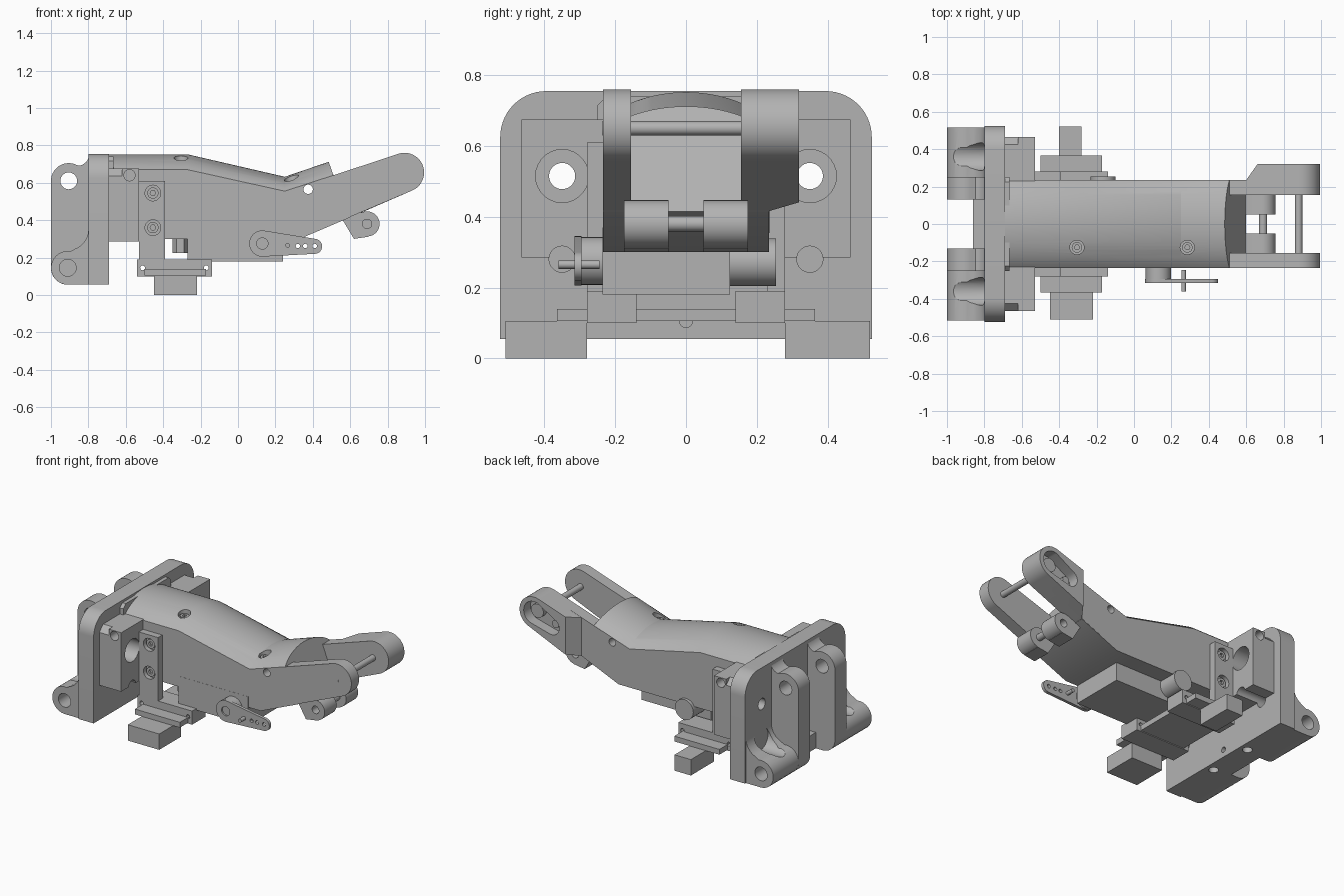
import bpy, bmesh
from math import cos, sin, radians, pi
from mathutils import Vector

cube = bpy.data.objects.get("Cube")
if cube:
    bpy.data.objects.remove(cube)

grey = bpy.data.materials.new("plain_grey")
grey.use_nodes = True
grey.diffuse_color = (0.45, 0.45, 0.45, 1)
grey.node_tree.nodes["Principled BSDF"].inputs["Base Color"].default_value = (0.45, 0.45, 0.45, 1)

def finish(name, bm):
    bmesh.ops.recalc_face_normals(bm, faces=bm.faces)
    me = bpy.data.meshes.new(name)
    bm.to_mesh(me)
    bm.free()
    me.materials.append(grey)
    ob = bpy.data.objects.new(name, me)
    bpy.context.collection.objects.link(ob)
    return ob

def place(axis, u, v, w):
    """Profile (u, v) at depth w along the axis."""
    return {"x": (w, u, v), "y": (u, w, v), "z": (u, v, w)}[axis]

def loft(name, rings):
    """Bridge matching rings of points and cap both ends."""
    bm = bmesh.new()
    rows = [[bm.verts.new(p) for p in ring] for ring in rings]
    n = len(rows[0])
    for a, b in zip(rows, rows[1:]):
        for i in range(n):
            bm.faces.new((a[i], a[(i + 1) % n], b[(i + 1) % n], b[i]))
    bm.faces.new(rows[0])
    bm.faces.new(rows[-1])
    return finish(name, bm)

def prism(name, pts, axis, a, b):
    return loft(name, [[place(axis, u, v, w) for u, v in pts] for w in (a, b)])

def box(name, x0, x1, y0, y1, z0, z1):
    return prism(name, [(x0, y0), (x1, y0), (x1, y1), (x0, y1)], "z", z0, z1)

def arc(u, v, r, a0, a1, n=14):
    return [(u + r * cos(radians(a0 + (a1 - a0) * i / n)),
             v + r * sin(radians(a0 + (a1 - a0) * i / n))) for i in range(n + 1)]

def rod(name, axis, u, v, r, a, b, sides=28):
    return prism(name, arc(u, v, r, 0, 360 - 360 / sides, sides - 1), axis, a, b)

def cut(ob, *cutters):
    bpy.context.view_layer.objects.active = ob
    for c in cutters:
        c.hide_render = True
        mod = ob.modifiers.new("cut", "BOOLEAN")
        mod.operation, mod.solver, mod.object = "DIFFERENCE", "EXACT", c
        bpy.ops.object.modifier_apply(modifier=mod.name)
        bpy.data.objects.remove(c)

def span(s, a, b):
    return sorted((s * a, s * b))

SIDES = ((-1, "right"), (1, "left"))

# Mounting plate with rounded upper corners and bolt holes
outline = [(-0.525, 0.055), (0.525, 0.055)] + arc(0.395, 0.625, 0.13, 0, 90) + arc(-0.395, 0.625, 0.13, 90, 180)
plate = prism("mounting_plate", outline, "x", -0.80, -0.69)
c = 0.04
block = prism("plate_block", [(-0.465, 0.285), (0.465, 0.285), (0.465, 0.675 - c), (0.465 - c, 0.675),
                              (c - 0.465, 0.675), (-0.465, 0.675 - c)], "x", -0.69, -0.62)
for s, side in SIDES:
    cut(plate, rod("c", "x", s * 0.35, 0.515, 0.037, -1, 0),
        rod("c", "x", s * 0.35, 0.28, 0.037, -1, 0),
        rod("c", "z", -0.745, s * 0.155, 0.03, 0, 0.12))
    cut(block, rod("c", "x", s * 0.35, 0.515, 0.075, -1, 0),
        rod("c", "x", s * 0.35, 0.28, 0.037, -1, 0))
    # Raised front half of the block, drilled for the bolts and the cross hole
    y0, y1 = span(s, 0.2, 0.465)
    boss = box("block_boss_" + side, -0.62, -0.53, y0, y1, 0.285, 0.675)
    cut(boss, rod("c", "x", s * 0.35, 0.515, 0.075, -1, 0),
        rod("c", "x", s * 0.35, 0.28, 0.037, -1, 0),
        rod("c", "y", -0.58, 0.64, 0.03, -1, 1))
cut(plate, rod("c", "x", 0, 0.105, 0.018, -1, 0))
box("plate_floor", -0.86, -0.79, -0.13, 0.13, 0.055, 0.16)
collar = [(-0.25, 0.29), (0.25, 0.29), (0.25, 0.715), (0.225, 0.74), (-0.225, 0.74), (-0.25, 0.715)]
prism("body_collar", collar, "x", -0.69, -0.665)

# Rear hinge arms and low hinge bosses
arm_profile = [(-0.78, 0.055), (-0.78, 0.74)] + arc(-0.86, 0.755, 0.065, 0, -80, 6) + \
    arc(-0.905, 0.61, 0.095, 65, 180) + arc(-0.91, 0.145, 0.09, 180, 270)
boss_profile = [(-0.78, 0.055), (-0.78, 0.36)] + arc(-0.91, 0.35, 0.11, 0, -70, 8) + \
    arc(-0.91, 0.145, 0.09, 80, 270)
for s, side in SIDES:
    arm = prism("hinge_arm_" + side, arm_profile, "y", *span(s, 0.13, 0.25))
    cut(arm, rod("c", "y", -0.905, 0.61, 0.045, -1, 1))
    low = prism("hinge_boss_" + side, boss_profile, "y", *span(s, 0.25, 0.515))
    cut(low, rod("c", "y", -0.91, 0.145, 0.045, *span(s, 0.29, 0.6)),
        rod("c", "x", s * 0.36, 0.29, 0.075, -1.1, -0.8))

# Finger body: arched top, flat sides, bent near the middle
def section(top, edge, bottom):
    ring = [(bottom[0], -0.235, bottom[1])]
    for i in range(25):
        t = -1 + i / 12
        h = (max(0, 1 - (0.82 * t) ** 2) ** 0.5 - 0.572) / 0.428
        ring.append((edge[0] + (top[0] - edge[0]) * h, 0.235 * t, edge[1] + (top[1] - edge[1]) * h))
    return ring + [(bottom[0], 0.235, bottom[1])]

body = loft("finger_body", [
    section((-0.69, 0.752), (-0.69, 0.67), (-0.69, 0.30)),
    section((-0.27, 0.752), (-0.27, 0.67), (-0.27, 0.30)),
    section((0.25, 0.632), (0.25, 0.555), (0.33, 0.30)),
    section((0.485, 0.712), (0.51, 0.64), (0.60, 0.415))])
cut(body, rod("c", "y", 0.375, 0.565, 0.025, -1, 1),
    rod("c", "z", -0.305, -0.125, 0.038, 0.66, 1),
    rod("c", "z", 0.285, -0.125, 0.038, 0.56, 1))
for x, z in ((-0.305, 0.72), (0.285, 0.605)):
    screw = rod("top_screw", "z", x, -0.125, 0.028, z - 0.1, z)
    cut(screw, rod("c", "z", x, -0.125, 0.014, z - 0.03, z + 0.1, 6))

# Fork at the fingertip
tip = arc(0.89, 0.655, 0.105, 108, -67, 24)
fork = [(0.45, 0.354), (0.45, 0.62)] + tip
prism("fork_right", fork, "y", -0.235, -0.155)
left = prism("fork_left", fork, "y", 0.155, 0.236)
inner = [(0.60, 0.416), (0.60, 0.669)] + tip
outer = [(0.66, 0.441), (0.66, 0.689)] + tip
cover = loft("fork_cover", [[(u, y, v) for u, v in p] for p, y in ((inner, 0.235), (outer, 0.32))])
pocket = arc(0.89, 0.655, 0.075, 110, -70, 16) + arc(0.76, 0.6, 0.055, 290, 110, 12)
cut(cover, prism("c", pocket, "y", 0.25, 0.5))
rod("pocket_hub", "y", 0.89, 0.655, 0.045, 0.24, 0.285)
rod("pocket_screw", "y", 0.76, 0.6, 0.025, 0.24, 0.28)
rod("fork_pin", "y", 0.88, 0.65, 0.02, -0.236, 0.2)

# Lower link tabs and pin
tab = [(0.56, 0.40), (0.62, 0.30), (0.70, 0.312)] + arc(0.69, 0.38, 0.067, -80, 110, 18) + [(0.60, 0.43)]
for s, side in SIDES:
    t = prism("link_tab_" + side, tab, "y", *span(s, 0.05, 0.175))
    cut(t, rod("c", "y", 0.69, 0.38, 0.025, *span(s, 0.12, 0.3)))
rod("link_pin", "y", 0.69, 0.38, 0.022, -0.12, 0.12)

# Lower motor, its output hub and horn
box("motor_case", -0.27, 0.24, -0.236, 0.125, 0.18, 0.37)
rod("motor_cap", "y", -0.165, 0.272, 0.067, 0.12, 0.255)
rod("motor_hub", "y", 0.13, 0.275, 0.068, -0.30, -0.23)
horn = prism("motor_horn", arc(0.13, 0.275, 0.07, 82, 275, 20) + arc(0.41, 0.26, 0.04, -90, 82), "y", -0.315, -0.295)
cut(horn, *[rod("c", "y", x, 0.262, 0.012, -1, 0, 16) for x in (0.32, 0.36, 0.41)],
    rod("c", "y", 0.13, 0.275, 0.03, -1, -0.305))
rod("horn_pin", "y", 0.265, 0.265, 0.012, -0.36, -0.245)
rod("body_nut", "z", -0.31, -0.125, 0.04, 0.225, 0.31, 6)

# Side brackets carrying the lower cross mount
for s, side in SIDES:
    bracket = box("side_bracket_" + side, -0.53, -0.39, *span(s, 0.23, 0.28), 0.18, 0.61)
    for z in (0.36, 0.545):
        cut(bracket, rod("c", "y", -0.455, z, 0.042, *span(s, 0.25, 0.4)))
        bolt = rod("bracket_bolt_" + side, "y", -0.455, z, 0.03, *span(s, 0.24, 0.265))
        cut(bolt, rod("c", "y", -0.455, z, 0.015, *span(s, 0.25, 0.3), 6))
    foot = box("bracket_foot_" + side, -0.54, -0.14, *span(s, 0.14, 0.28), 0.10, 0.19)
    cut(foot, *[rod("c", "y", x, 0.145, 0.013, -1, 1, 16) for x in (-0.51, -0.17)])
box("cross_mount", -0.50, -0.17, -0.365, 0.365, 0.105, 0.14)
box("right_connector", -0.45, -0.22, -0.51, -0.28, 0, 0.105)
box("left_connector", -0.40, -0.28, 0.28, 0.52, 0, 0.105)

# Smooth the round faces, keep edges crisp
for ob in bpy.context.scene.objects:
    ob.select_set(ob.type == "MESH")
bpy.context.view_layer.objects.active = body
bpy.ops.object.shade_smooth_by_angle(angle=radians(28))
